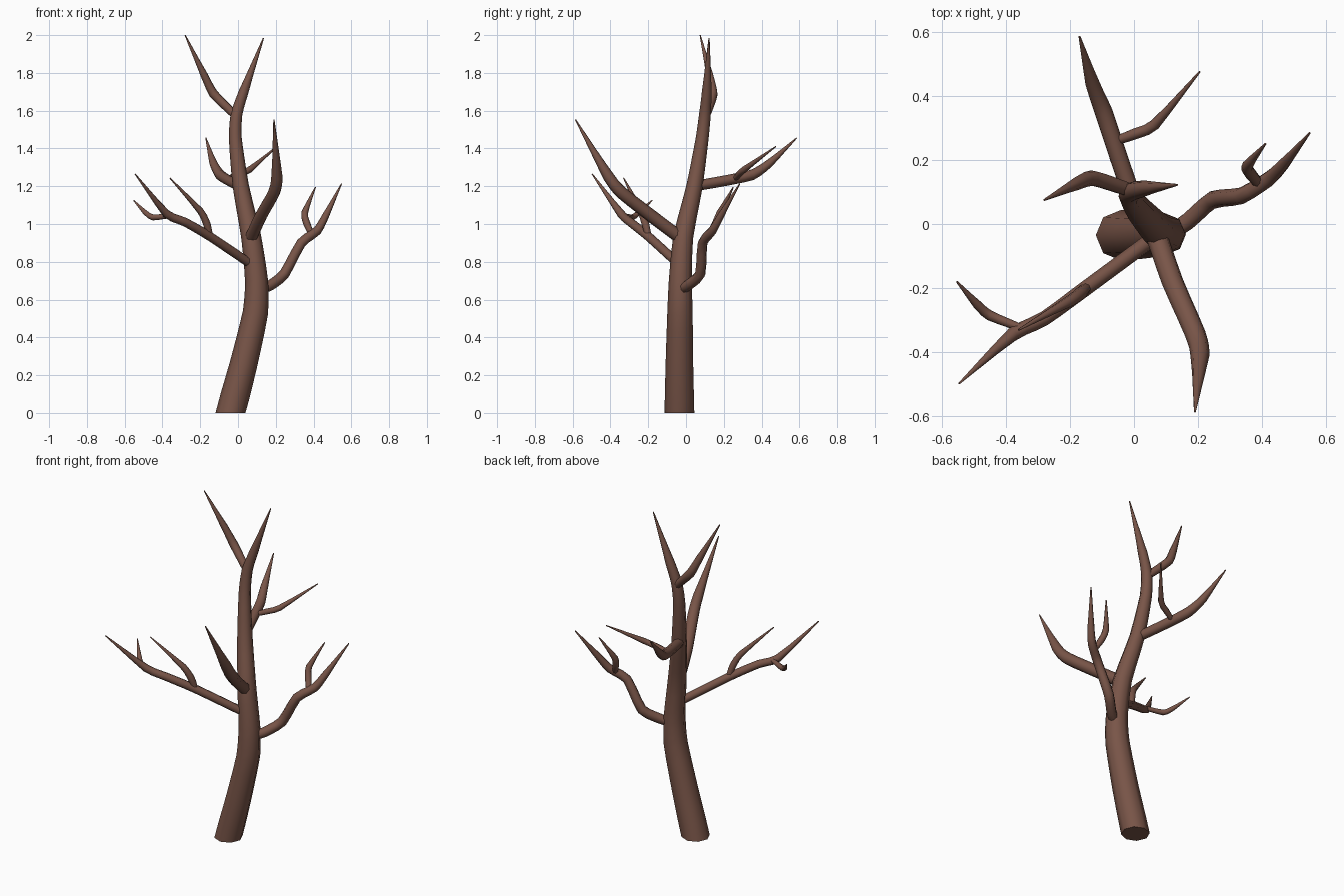
import bpy, bmesh, math
from mathutils import Vector

bark = bpy.data.materials.new("brown bark")
bark.diffuse_color = (0.191, 0.091, 0.065, 1)
SIDES = 8


def smooth_path(pts, steps=3):
    # Catmull-Rom through (x, y, z, radius) points; radius is linear
    p = [Vector(q) for q in pts]
    p = [p[0] * 2 - p[1]] + p + [p[-1] * 2 - p[-2]]
    out = []
    for i in range(1, len(p) - 2):
        for k in range(steps):
            t = k / steps
            a, b, c, d = p[i - 1:i + 3]
            v = (2 * b + (c - a) * t + (2 * a - 5 * b + 4 * c - d) * t * t
                 + (3 * b - a - 3 * c + d) * t ** 3) * 0.5
            lin = b.lerp(c, t)
            v = v.lerp(lin, 0.4)
            v[3] = lin[3]
            out.append(v)
    out.append(p[-2])
    return out


def limb(name, pts, flat_base=False):
    path = smooth_path(pts)
    pos = [Vector(q[:3]) for q in path]
    bm = bmesh.new()
    rings = []
    side = Vector((1, 0, 0))
    for i, c in enumerate(pos):
        t = (pos[min(i + 1, len(pos) - 1)] - pos[max(i - 1, 0)]).normalized()
        if i == 0 and flat_base:
            t = Vector((0, 0, 1))
        if i == 0 and abs(t.x) > 0.9:
            side = Vector((0, 1, 0))
        side = (side - t * side.dot(t)).normalized()
        up = t.cross(side)
        r = path[i][3]
        rings.append([bm.verts.new(c + (side * math.cos(a) + up * math.sin(a)) * r)
                      for a in (2 * math.pi * k / SIDES for k in range(SIDES))])
    for lo, hi in zip(rings, rings[1:]):
        for k in range(SIDES):
            n = (k + 1) % SIDES
            bm.faces.new((lo[k], lo[n], hi[n], hi[k])).smooth = True
    bm.faces.new(rings[0][::-1])
    bm.faces.new(rings[-1])
    me = bpy.data.meshes.new(name)
    bm.to_mesh(me)
    bm.free()
    me.materials.append(bark)
    ob = bpy.data.objects.new(name, me)
    bpy.context.collection.objects.link(ob)


# trunk, running up into the right-hand top tip
limb("trunk", [(-0.04, -0.035, 0, 0.079), (0.03, -0.035, 0.26, 0.073),
               (0.092, -0.032, 0.53, 0.067), (0.098, -0.03, 0.7, 0.061),
               (0.07, -0.015, 0.93, 0.053), (0.015, 0.045, 1.2, 0.043),
               (-0.014, 0.085, 1.45, 0.034), (-0.008, 0.1, 1.58, 0.031),
               (0.03, 0.11, 1.7, 0.026), (0.135, 0.122, 1.985, 0.003)], True)
limb("top_left_branch", [(0.0, 0.1, 1.56, 0.02), (-0.04, 0.115, 1.6, 0.023),
                         (-0.13, 0.143, 1.69, 0.025), (-0.18, 0.125, 1.79, 0.02),
                         (-0.28, 0.075, 2.0, 0.003)])

# left branch with two twigs
limb("left_branch", [(0.08, -0.03, 0.78, 0.024), (-0.15, -0.2, 0.935, 0.024),
                     (-0.28, -0.295, 1.01, 0.023), (-0.38, -0.345, 1.055, 0.022),
                     (-0.545, -0.497, 1.265, 0.003)])
limb("left_twig_outer", [(-0.35, -0.325, 1.045, 0.012), (-0.45, -0.285, 1.035, 0.016),
                         (-0.49, -0.25, 1.06, 0.014), (-0.552, -0.18, 1.125, 0.003)])
limb("left_twig_inner", [(-0.15, -0.2, 0.94, 0.017), (-0.165, -0.215, 1.0, 0.02),
                         (-0.2, -0.24, 1.07, 0.018), (-0.36, -0.33, 1.243, 0.003)])

# front branch
limb("front_branch", [(0.065, -0.02, 0.92, 0.034), (0.12, -0.18, 1.04, 0.034),
                      (0.19, -0.34, 1.165, 0.033), (0.206, -0.41, 1.25, 0.03),
                      (0.19, -0.585, 1.553, 0.003)])

# right branch with twig
limb("right_branch", [(0.11, -0.03, 0.65, 0.026), (0.17, 0.01, 0.675, 0.028),
                      (0.245, 0.075, 0.735, 0.028), (0.335, 0.088, 0.9, 0.026),
                      (0.42, 0.14, 0.965, 0.024), (0.465, 0.185, 1.045, 0.019),
                      (0.548, 0.284, 1.213, 0.003)])
limb("right_twig", [(0.39, 0.125, 0.945, 0.016), (0.365, 0.155, 1.0, 0.019),
                    (0.353, 0.18, 1.06, 0.018), (0.41, 0.25, 1.195, 0.003)])

# back branch with twig
limb("back_branch", [(0.01, 0.04, 1.2, 0.028), (-0.045, 0.2, 1.228, 0.028),
                     (-0.095, 0.35, 1.26, 0.028), (-0.13, 0.44, 1.32, 0.022),
                     (-0.17, 0.585, 1.455, 0.003)])
limb("back_twig", [(-0.055, 0.26, 1.24, 0.014), (0.0, 0.28, 1.262, 0.017),
                   (0.065, 0.31, 1.29, 0.017), (0.205, 0.475, 1.41, 0.003)])
